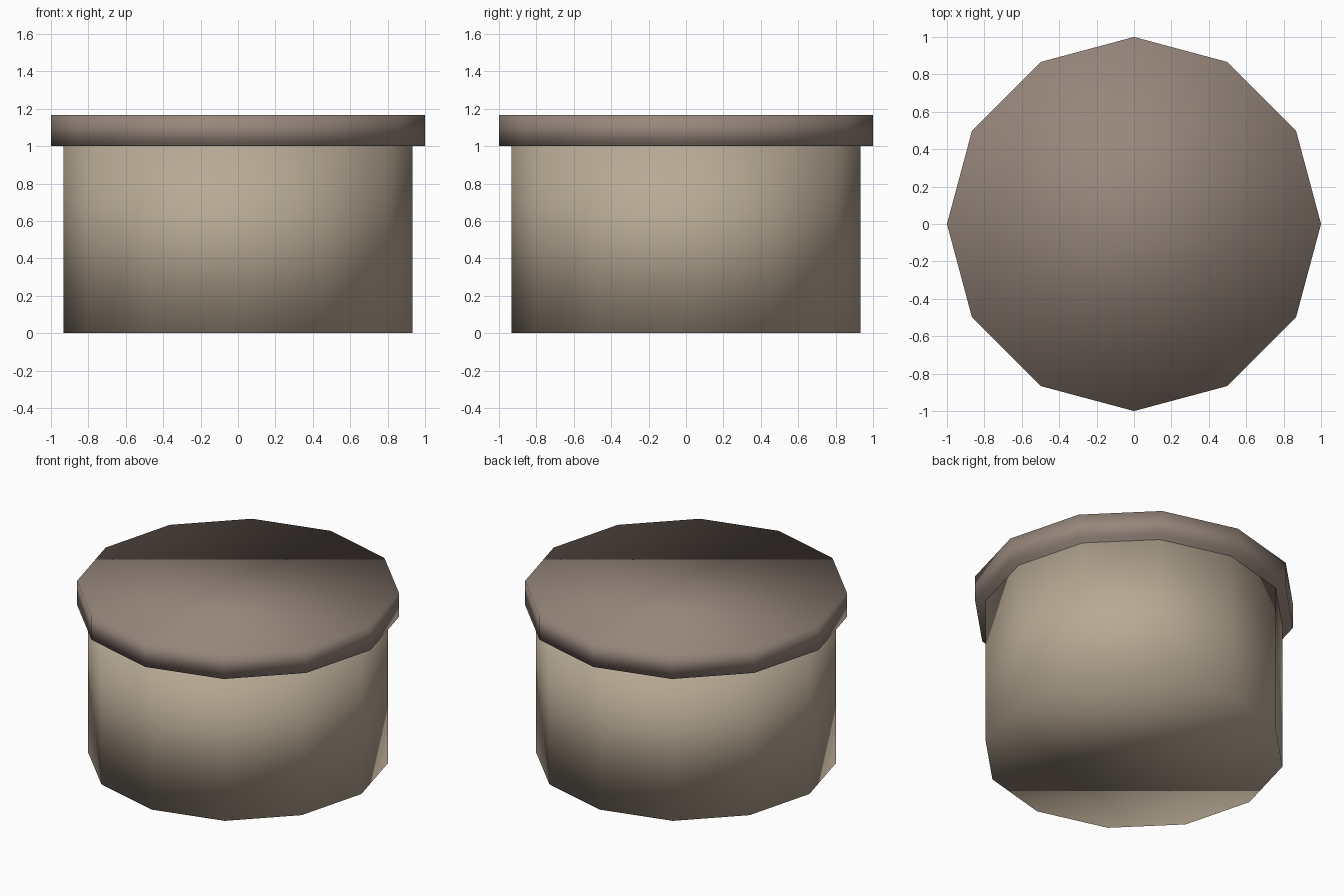
import bpy

if "Cube" in bpy.data.objects:
    bpy.data.objects.remove(bpy.data.objects["Cube"])


def colour(name, rgb):
    mat = bpy.data.materials.new(name)
    mat.diffuse_color = (*rgb, 1.0)
    mat.use_nodes = True
    mat.node_tree.nodes["Principled BSDF"].inputs["Base Color"].default_value = mat.diffuse_color
    return mat


def drum(name, radius, z0, z1, mat):
    """Closed twelve-sided prism with soft shading over every edge."""
    bpy.ops.mesh.primitive_cylinder_add(
        vertices=12, radius=radius, depth=z1 - z0, location=(0, 0, (z0 + z1) / 2))
    obj = bpy.context.object
    obj.name = name
    obj.data.materials.append(mat)
    bpy.ops.object.shade_smooth()
    return obj


# Container body
drum("body", 0.933, 0.0, 1.0, colour("tan", (0.48, 0.40, 0.30)))

# Wider overhanging lid
drum("lid", 1.0, 1.0, 1.166, colour("taupe", (0.31, 0.24, 0.20)))
